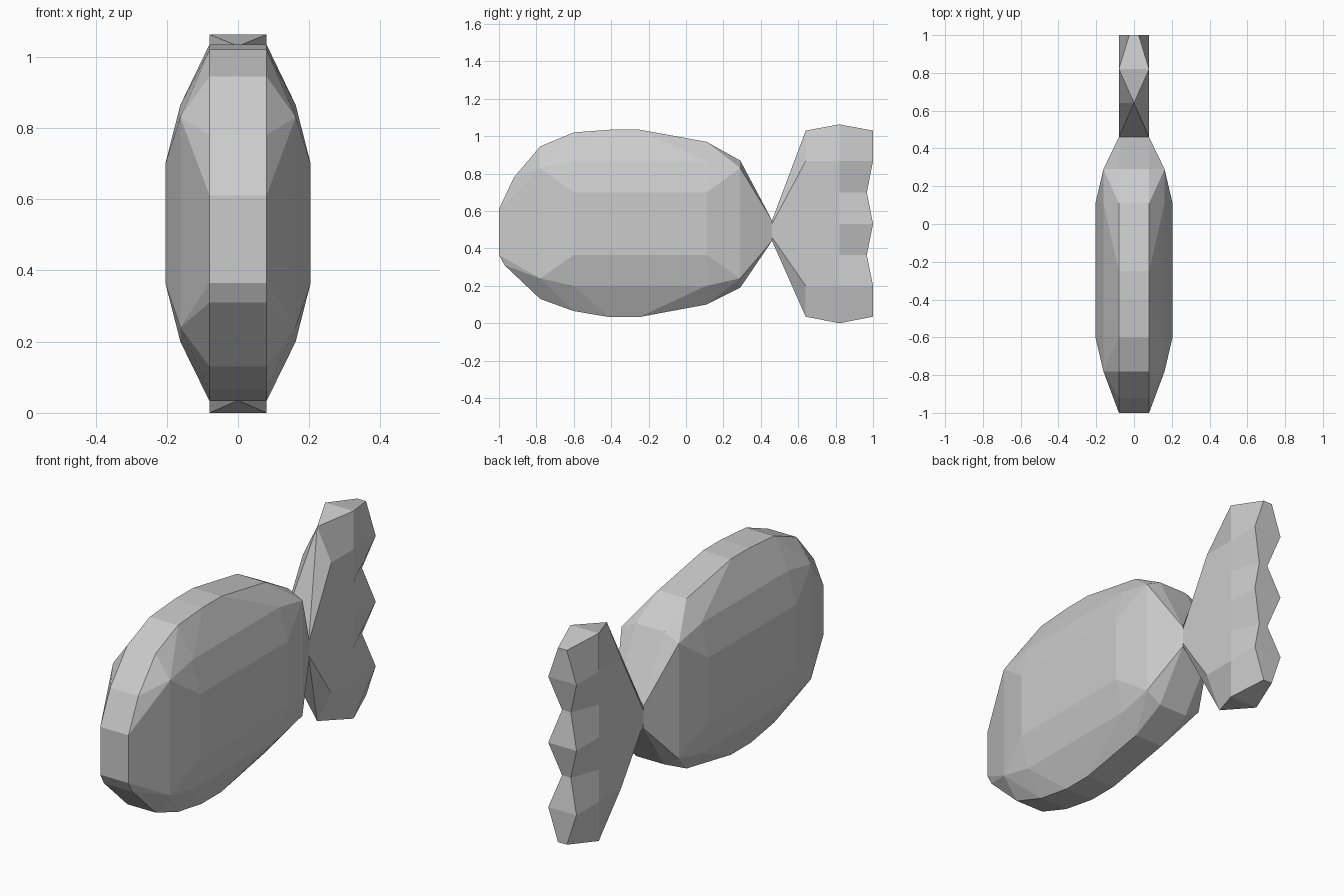
import bpy, bmesh

if "Cube" in bpy.data.objects:
    bpy.data.objects.remove(bpy.data.objects["Cube"])


def finish(bm, name):
    bmesh.ops.recalc_face_normals(bm, faces=bm.faces)
    mesh = bpy.data.meshes.new(name)
    bm.to_mesh(mesh)
    bm.free()
    obj = bpy.data.objects.new(name, mesh)
    bpy.context.collection.objects.link(obj)
    return obj


# Body: mirrored side outlines (y, z) that shrink as they get wider in x
layers = {
    0.08: [(-1, .365), (-1, .61), (-.92, .78), (-.78, .945), (-.6, 1.02),
           (-.4, 1.035), (-.25, 1.035), (.11, .97), (.29, .87), (.46, .55),
           (.46, .44), (.29, .19), (.11, .1), (-.25, .033), (-.41, .033),
           (-.6, .065), (-.78, .13), (-.97, .31)],
    0.162: [(-.78, .24), (-.78, .83), (-.6, .865), (.11, .865),
            (.29, .83), (.29, .24), (.11, .2), (-.6, .2)],
    0.204: [(-.6, .365), (-.6, .70), (.11, .70), (.11, .365)],
}
bm = bmesh.new()
for x, outline in layers.items():
    for y, z in outline:
        for s in (-1, 1):
            bm.verts.new((s * x, y, z))
hull = bmesh.ops.convex_hull(bm, input=bm.verts)
unused = [v for v in bm.verts if not v.link_faces]
bmesh.ops.delete(bm, geom=unused, context='VERTS')
bmesh.ops.dissolve_limit(bm, angle_limit=0.01, verts=bm.verts, edges=bm.edges)
finish(bm, "fish_body")

# Tail fin: stacked rings from bottom to top, with a zigzag trailing edge
levels = [.035, .2, .365, .53, .70, .867, 1.03]
bm = bmesh.new()
rings = []
for i, z in enumerate(levels):
    tip = i in (0, 6)
    notch = i in (2, 4)
    mid_z = {0: 0, 6: 1.063}.get(i, z)
    half = [(.08, .46, .44 + .11 * i / 6),
            (0 if tip else .08, .64, z),
            (.08, .82, mid_z),
            (.025 if tip or notch else .08, .967 if notch else 1, z)]
    right = [bm.verts.new(p) for p in half]
    left = [bm.verts.new((-x, y, h)) for x, y, h in half]
    rings.append(right + left[::-1])
for a, b in zip(rings, rings[1:]):
    for j in range(8):
        k = (j + 1) % 8
        bm.faces.new((a[j], a[k], b[k], b[j]))
# Close the top and bottom edges of the fin
for r in (rings[0], rings[-1]):
    for j in range(3):
        bm.faces.new((r[j], r[j + 1], r[6 - j], r[7 - j]))
bmesh.ops.remove_doubles(bm, verts=bm.verts, dist=0.0005)
finish(bm, "tail_fin")
